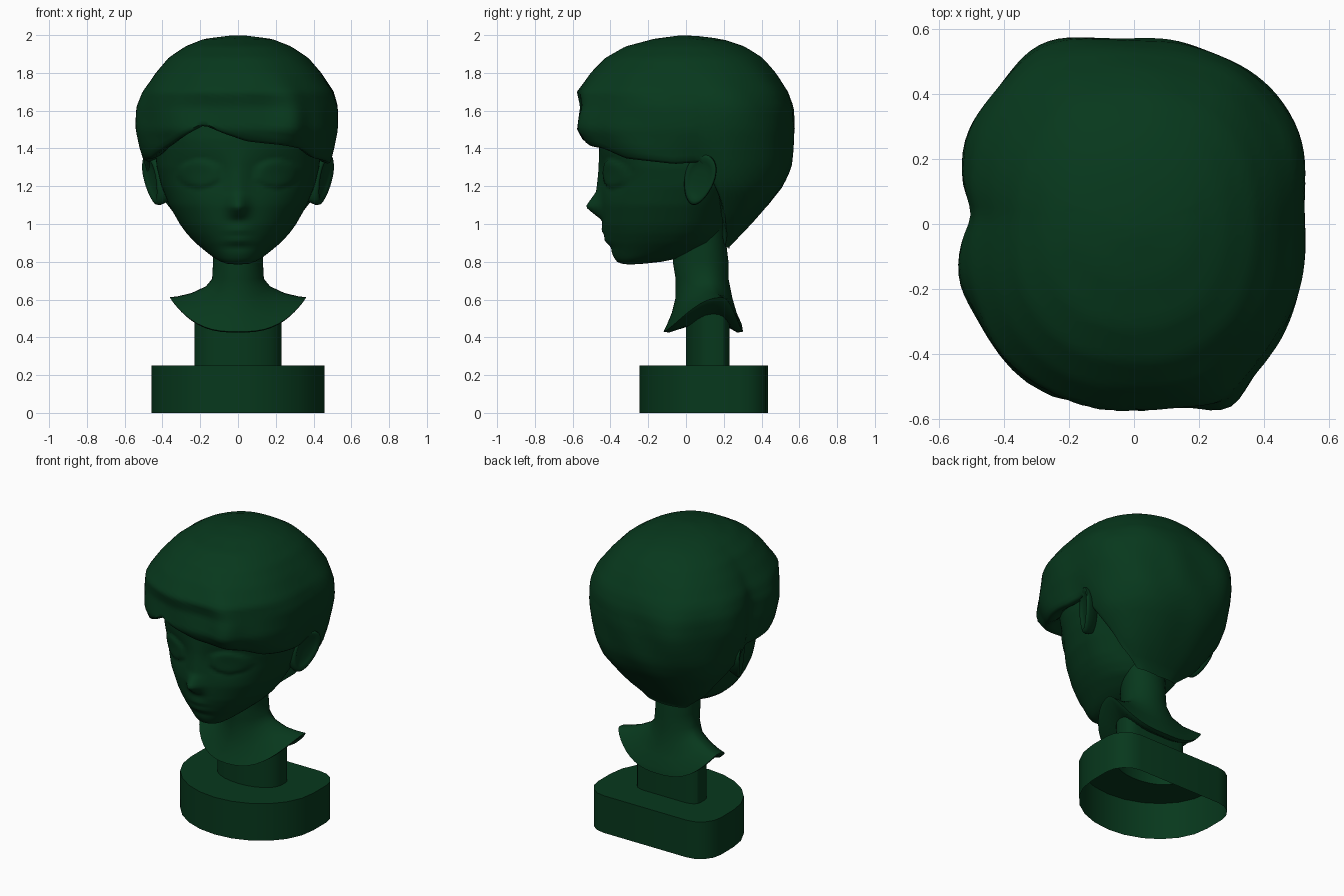
import bpy, bmesh, math
from math import sin, cos, pi, exp, radians, degrees

cube = bpy.data.objects.get("Cube")
if cube:
    bpy.data.objects.remove(cube)

green = bpy.data.materials.new("dark green")
green.use_nodes = True
colour = (0.0022, 0.0395, 0.012, 1)
green.diffuse_color = colour
green.node_tree.nodes["Principled BSDF"].inputs["Base Color"].default_value = colour


def table(points, t, col=1):
    """Linear lookup in rows sorted by their first value."""
    if t <= points[0][0]:
        return points[0][col]
    for p, q in zip(points, points[1:]):
        if t <= q[0]:
            return p[col] + (q[col] - p[col]) * (t - p[0]) / (q[0] - p[0])
    return points[-1][col]


def bump(v, width):
    return exp(-(v / width) ** 2)


def section(a, w, front, mid, back, n=2.0):
    """Point on an egg-shaped section; angle 0 faces forward, positive to +x."""
    s, c = sin(a), cos(a)
    k = (abs(s) ** n + abs(c) ** n) ** (-1 / n)
    depth = (mid - front) if c > 0 else (back - mid)
    return w * s * k, mid - depth * c * k


def loft(name, rings, start=None, end=None, angle=50):
    """Skin closed rings of equal length, with optional pole points."""
    bm = bmesh.new()
    loops = [[bm.verts.new(p) for p in ring] for ring in rings]
    n = len(loops[0])
    for r, s in zip(loops, loops[1:]):
        for i in range(n):
            j = (i + 1) % n
            bm.faces.new((r[i], r[j], s[j], s[i]))
    for pole, ring in ((start, loops[0]), (end, loops[-1])):
        if pole:
            v = bm.verts.new(pole)
            for i in range(n):
                bm.faces.new((v, ring[i], ring[(i + 1) % n]))
    bmesh.ops.recalc_face_normals(bm, faces=bm.faces)
    mesh = bpy.data.meshes.new(name)
    bm.to_mesh(mesh)
    bm.free()
    mesh.materials.append(green)
    ob = bpy.data.objects.new(name, mesh)
    bpy.context.collection.objects.link(ob)
    bpy.ops.object.select_all(action="DESELECT")
    ob.select_set(True)
    bpy.context.view_layer.objects.active = ob
    bpy.ops.object.shade_smooth_by_angle(angle=radians(angle))
    return ob


def angles(n):
    return [-pi + 2 * pi * i / n for i in range(n)]


# Hollow pedestal: bowed front, straight back with rounded corners
plan = [(0.458 * cos(t), 0.15 + 0.397 * sin(t)) for t in (pi + pi * i / 12 for i in range(13))]
for side in (1, -1):
    corner = [(side * (0.308 + 0.15 * cos(t)), 0.284 + 0.15 * sin(t))
              for t in (pi / 2 * i / 4 for i in range(5))]
    plan += corner[::side]
post = [(x * 0.505, (y + 0.247) * 0.338) for x, y in plan]
loft("pedestal", [[(x, y, z) for x, y in shape]
                  for shape, z in ((plan, 0), (plan, 0.25), (post, 0.25), (post, 0.53))], angle=25)

# Neck flaring into a saddle-shaped collar: z, side lift, half width, front, middle, back
neck = [(1.0, 0, 0.14, -0.05, 0.1, 0.2), (0.8, 0, 0.132, -0.07, 0.1, 0.225),
        (0.71, 0, 0.137, -0.055, 0.11, 0.225), (0.61, 0.06, 0.17, -0.055, 0.13, 0.245),
        (0.53, 0.105, 0.245, -0.075, 0.15, 0.268), (0.47, 0.148, 0.315, -0.1, 0.175, 0.295),
        (0.43, 0.182, 0.362, -0.12, 0.19, 0.302), (0.425, 0.165, 0.347, -0.09, 0.18, 0.272),
        (0.455, 0.05, 0.2, 0.0, 0.13, 0.22)]
rings = []
for z, lift, w, f, m, b in neck:
    ring = []
    for a in angles(48):
        x, y = section(a, w, f, m, b)
        ring.append((x, y, z + lift * abs(sin(a)) ** 2.8))
    rings.append(ring)
loft("neck_and_collar", rings, end=(0, 0.1, 0.48))

# Head: z, half width, front, middle, back
head = [(0.79, 0.06, -0.34, -0.3, -0.22), (0.8, 0.09, -0.365, -0.27, -0.13),
        (0.82, 0.125, -0.38, -0.22, -0.03), (0.85, 0.165, -0.395, -0.16, 0.06),
        (0.9, 0.225, -0.415, -0.1, 0.15), (0.95, 0.272, -0.43, -0.07, 0.18),
        (1.0, 0.308, -0.443, -0.05, 0.2), (1.1, 0.365, -0.452, -0.03, 0.25),
        (1.2, 0.405, -0.453, 0, 0.32), (1.3, 0.43, -0.455, 0, 0.38),
        (1.45, 0.445, -0.462, 0, 0.42), (1.65, 0.42, -0.44, 0, 0.4)]
nose = [(1.02, 0), (1.06, 0.6), (1.09, 1), (1.12, 0.75), (1.17, 0.3), (1.3, 0.12), (1.4, 0)]


def features(x, z):
    """Forward offset of the nose, eyes and lips."""
    out = 0.08 * table(nose, z) * bump(x, 0.05)
    d = ((abs(x) - 0.205) / 0.115) ** 2 + ((z - 1.265) / 0.075) ** 2
    out += 0.03 * max(0, 1 - d) ** 0.5 - 0.03 * exp(-d * 0.8)
    out += 0.012 * bump(x, 0.07) * (bump(z - 0.965, 0.022) + bump(z - 0.915, 0.022))
    return out - 0.008 * bump(x, 0.1) * bump(z - 0.875, 0.02)


rings = []
levels = [r[0] for r in head[:3]] + [0.82 + 0.83 * i / 60 for i in range(1, 61)]
for z in levels:
    w, f, m, b = (table(head, z, c) for c in (1, 2, 3, 4))
    ring = []
    for a in angles(120):
        x, y = section(a, w, f, m, b, 2.1)
        if cos(a) > 0:
            y -= features(x, z)
        ring.append((x, y, z))
    rings.append(ring)
loft("head", rings, start=(0, -0.3, 0.785), end=(0, 0, 1.72), angle=70)

# Hair shell: z, half width, front, middle, back, squareness
hair = [(0.88, 0.17, 0.0, 0.13, 0.23, 2.8), (1.0, 0.305, -0.1, 0.1, 0.345, 2.7),
        (1.1, 0.38, -0.2, 0.08, 0.435, 2.6), (1.2, 0.455, -0.3, 0.06, 0.512, 2.5),
        (1.3, 0.492, -0.44, 0.03, 0.557, 2.45), (1.4, 0.515, -0.52, 0, 0.57, 2.45),
        (1.5, 0.527, -0.572, 0, 0.577, 2.45), (1.62, 0.525, -0.555, 0, 0.57, 2.45),
        (1.7, 0.502, -0.575, 0, 0.54, 2.45), (1.8, 0.437, -0.505, 0, 0.475, 2.4),
        (1.88, 0.37, -0.425, 0, 0.405, 2.3), (1.94, 0.28, -0.32, 0, 0.31, 2.2),
        (1.98, 0.18, -0.17, 0, 0.19, 2), (2.0, 0.02, -0.02, 0, 0.02, 2)]
# Hairline height by angle from the front, in degrees
hairline = [(-180, 0.88), (-130, 0.89), (-116, 1.0), (-106, 1.15), (-96, 1.34), (-60, 1.36),
            (-42, 1.43), (-20, 1.535), (-8, 1.49), (5, 1.45), (25, 1.43), (38, 1.41), (50, 1.36),
            (80, 1.33), (96, 1.34), (106, 1.15), (116, 1.0), (130, 0.89), (180, 0.88)]
# Locks and creases: angle, angular width, height, vertical spread, amount
locks = [(29, 9, 1.53, 0.16, 0.095), (96, 10, 1.32, 0.14, -0.05), (114, 16, 1.6, 0.25, 0.04),
         (-74, 10, 1.55, 0.2, 0.035), (-93, 6, 1.5, 0.25, -0.055), (-114, 14, 1.55, 0.25, 0.045),
         (-150, 14, 1.55, 0.25, 0.045), (155, 12, 1.55, 0.3, -0.02)]


def hair_point(a, z, scale=1.0):
    w, f, m, b, n = (table(hair, z, c) for c in (1, 2, 3, 4, 5))
    x, y = section(a, w, f, m, b, n)
    deg = degrees(a)
    k = 0.01 * sin(7 * a + 5 * z) * sin(9 * z + 2 * a) * min(1, (2 - z) * 4)
    for centre, spread, height, tall, amount in locks:
        k += amount * bump(deg - centre, spread) * bump(z - height, tall)
    k = (1 + k) * scale
    return x * k, m + (y - m) * k


rows, inner = 36, ((0.97, -0.012), (0.9, 0.0), (0.76, 0.05))
rings = []
for i in range(1, rows + 1):
    ring = []
    for a in angles(120):
        z = 2 - (2 - table(hairline, degrees(a))) * (i / rows) ** 1.5
        ring.append((*hair_point(a, z), z))
    rings.append(ring)
# Turned-under edge meeting the head
for scale, rise in inner:
    ring = []
    for a in angles(120):
        z = table(hairline, degrees(a))
        ring.append((*hair_point(a, z, scale), z + rise))
    rings.append(ring)
loft("hair", rings, start=(0, 0, 1.998), angle=65)

# Ears: leaning ovals with a shallow hollow on the outer side
ear = [(0.6, -0.06), (0.85, -0.04), (1.0, 0.012), (0.97, 0.03), (0.86, 0.036),
       (0.7, 0.026), (0.4, 0.02)]
for side, name in ((1, "left_ear"), (-1, "right_ear")):
    def place(u, v, out):
        y = 0.07 + 0.078 * u + 0.034 * v
        z = 1.235 + 0.135 * v - 0.015 * u
        return side * (0.43 + out + 0.034 * u + 0.03 * v), y, z
    rings = [[place(r * sin(a) * (1 + 0.2 * cos(a)), r * cos(a), out) for a in angles(32)]
             for r, out in ear]
    loft(name, rings, start=place(0, 0, -0.07), end=place(-0.1, 0, 0.02), angle=70)
